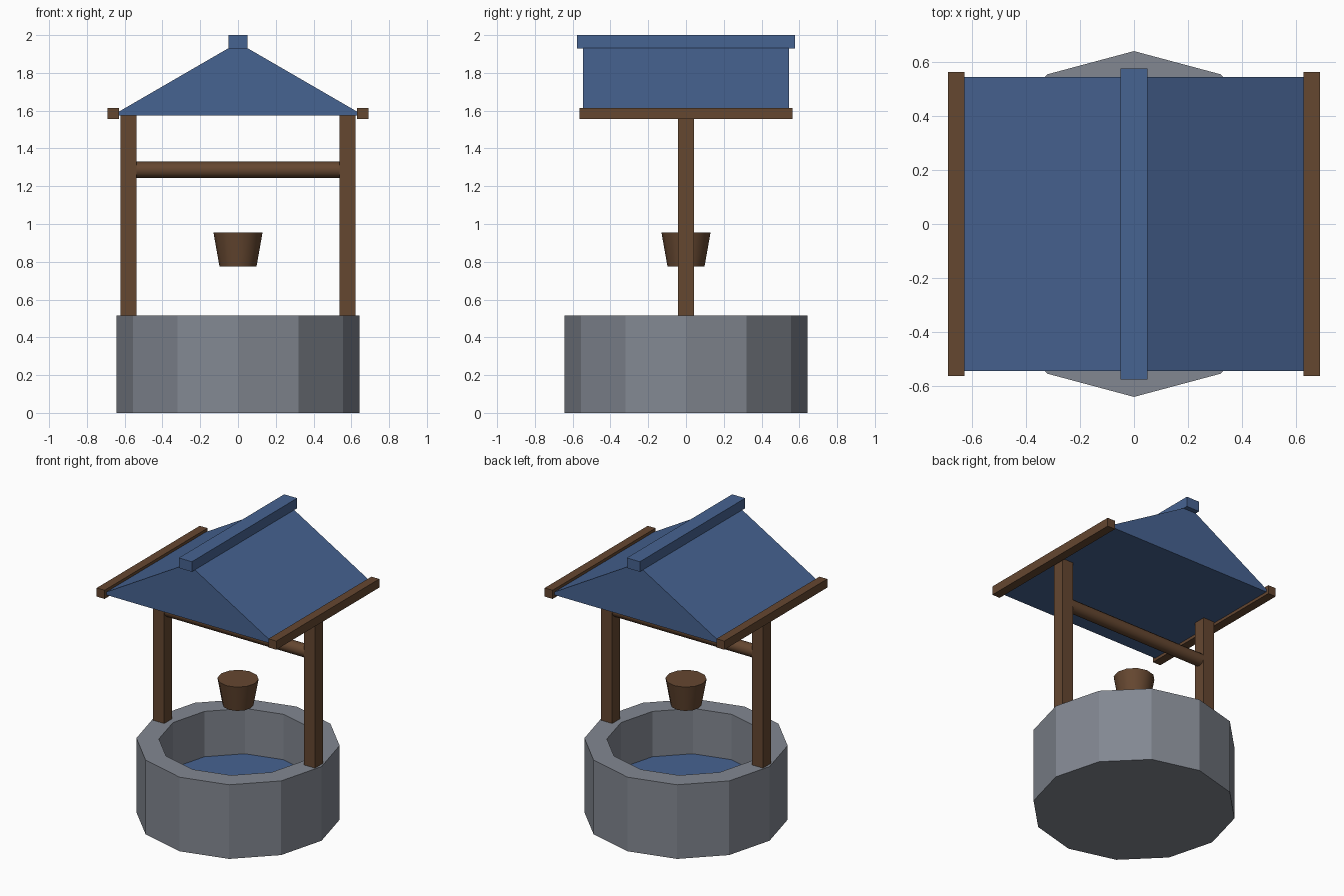
import bpy, bmesh, math

if "Cube" in bpy.data.objects:
    bpy.data.objects.remove(bpy.data.objects["Cube"])


def material(name, rgb):
    m = bpy.data.materials.new(name)
    m.diffuse_color = (*rgb, 1)
    m.use_nodes = True
    m.node_tree.nodes["Principled BSDF"].inputs["Base Color"].default_value = m.diffuse_color
    return m


STONE = material("grey stone", (0.225, 0.245, 0.285))
BLUE = material("blue", (0.062, 0.125, 0.285))
WOOD = material("brown wood", (0.130, 0.063, 0.030))


def finish(name, bm, mat, smooth=False):
    bmesh.ops.recalc_face_normals(bm, faces=bm.faces[:])
    me = bpy.data.meshes.new(name)
    bm.to_mesh(me)
    bm.free()
    me.materials.append(mat)
    ob = bpy.data.objects.new(name, me)
    bpy.context.collection.objects.link(ob)
    if smooth:
        bpy.ops.object.select_all(action='DESELECT')
        bpy.context.view_layer.objects.active = ob
        ob.select_set(True)
        bpy.ops.object.shade_smooth_by_angle(angle=math.radians(40))
    return ob


def box(name, x, y, z, mat):
    """Box from (min, max) ranges."""
    bm = bmesh.new()
    bmesh.ops.create_cube(bm, size=1)
    for v in bm.verts:
        v.co = [r[0] if c < 0 else r[1] for c, r in zip(v.co, (x, y, z))]
    return finish(name, bm, mat)


def lathe(name, rings, n, mat, smooth=False):
    """Capped solid through (radius, z) rings, corners on the x and y axes."""
    bm = bmesh.new()
    loops = [[bm.verts.new((r * math.cos(math.tau * i / n),
                            r * math.sin(math.tau * i / n), z))
              for i in range(n)] for r, z in rings]
    for a, b in zip(loops, loops[1:]):
        for i in range(n):
            j = (i + 1) % n
            bm.faces.new((a[i], a[j], b[j], b[i]))
    bm.faces.new(loops[0])
    bm.faces.new(loops[-1])
    return finish(name, bm, mat, smooth)


# Stone basin with a hollow, and the water inside it
lathe("well_wall", [(0.642, 0), (0.642, 0.515), (0.5, 0.515), (0.5, 0.15)], 12, STONE)
lathe("water", [(0.5, 0.15), (0.5, 0.2)], 12, BLUE)

# Posts and eave beams on both sides
for side, s in (("left", -1), ("right", 1)):
    box(side + "_post", sorted((s * 0.537, s * 0.622)), (-0.043, 0.043), (0.5, 1.6), WOOD)
    box(side + "_eave_beam", sorted((s * 0.63, s * 0.69)), (-0.565, 0.565), (1.555, 1.615), WOOD)

# Round winding bar between the posts
axle = lathe("winding_bar", [(0.043, -0.56), (0.043, 0.56)], 12, WOOD, True)
axle.rotation_euler = (0, math.pi / 2, 0)
axle.location = (0, 0, 1.287)

# Hanging bucket
lathe("bucket", [(0.098, 0.775), (0.13, 0.955)], 12, WOOD, True)

# Solid gable roof: triangle extruded front to back
bm = bmesh.new()
tri = bm.faces.new([bm.verts.new((x, -0.545, z))
                    for x, z in ((-0.665, 1.575), (0.665, 1.575), (0, 1.96))])
ext = bmesh.ops.extrude_face_region(bm, geom=[tri], use_keep_orig=True)["geom"]
bmesh.ops.translate(bm, vec=(0, 1.09, 0),
                    verts=[g for g in ext if isinstance(g, bmesh.types.BMVert)])
finish("roof", bm, BLUE)

# Ridge cap
box("roof_ridge", (-0.05, 0.05), (-0.578, 0.578), (1.93, 2.0), BLUE)
